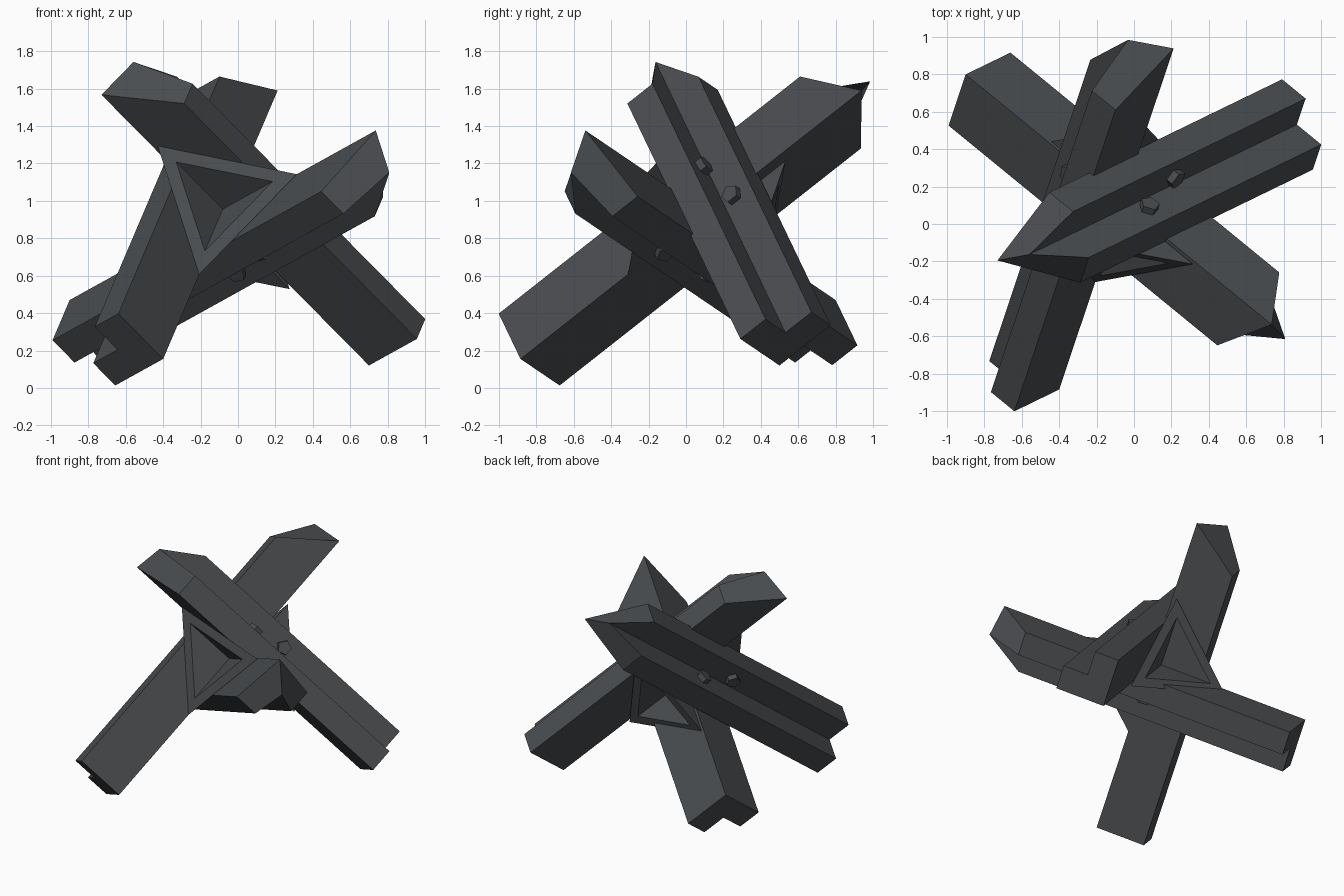
import bpy, bmesh, math
from mathutils import Vector as V

if "Cube" in bpy.data.objects:
    bpy.data.objects.remove(bpy.data.objects["Cube"])

# Three nearly perpendicular beam directions
A = V((.255, .76, .598)).normalized()
B = V((-.665, -.323, .673)).normalized()
C = V((.713, -.583, .395)).normalized()
SIZE, THICK, TAPER = .36, .177, .28

steel = bpy.data.materials.new("dark_steel")
steel.diffuse_color = (.068, .074, .08, 1)
steel.use_nodes = True
steel.node_tree.nodes["Principled BSDF"].inputs["Base Color"].default_value = steel.diffuse_color


def finish(name, bm):
    bmesh.ops.recalc_face_normals(bm, faces=bm.faces)
    me = bpy.data.meshes.new(name)
    bm.to_mesh(me)
    bm.free()
    me.materials.append(steel)
    ob = bpy.data.objects.new(name, me)
    bpy.context.collection.objects.link(ob)


def prism(bm, low, high):
    n = len(low)
    lo = [bm.verts.new(p) for p in low]
    hi = [bm.verts.new(p) for p in high]
    for i in range(n):
        j = (i + 1) % n
        bm.faces.new((lo[i], lo[j], hi[j], hi[i]))
    return lo, hi


# Angle-iron beam: square cut at the bottom, pointed at the top
def beam(name, corner, axis, f1, f2, length):
    prof = [(0, 0), (SIZE, 0), (SIZE, THICK), (THICK, THICK), (THICK, SIZE), (0, SIZE)]
    low = [corner + f1 * u + f2 * v for u, v in prof]
    high = [p + axis * (length - (TAPER if i in (1, 2, 4, 5) else 0))
            for i, p in enumerate(low)]
    bm = bmesh.new()
    lo, hi = prism(bm, low, high)
    for ring in (lo, hi):
        bm.faces.new([ring[i] for i in (0, 1, 2, 3)])
        bm.faces.new([ring[i] for i in (0, 3, 4, 5)])
    finish(name, bm)
    # Five-sided bolt heads inside the angle
    for k, (frac, along, out) in enumerate(((.475, f1, f2), (.59, f2, f1))):
        mid = corner + axis * length * frac + along * (THICK + .07) + out * THICK
        ring = [mid + axis * (.053 * math.cos(a)) + along * (.053 * math.sin(a))
                for a in (math.tau * i / 5 for i in range(5))]
        bm = bmesh.new()
        lo, hi = prism(bm, [p - out * .02 for p in ring], [p + out * .04 for p in ring])
        bm.faces.new(lo)
        bm.faces.new(hi)
        finish(f"{name}_bolt_{k + 1}", bm)


beam("beam_back", V((-.40, -.885, .155)), A, B, -C, 2.40)
beam("beam_left", V((.70, .50, .12)), B, A, C, 2.15)
beam("beam_right", V((-.90, .80, .47)), C, -B, -A, 2.30)


# Hollow three-sided corner bracket where the beams meet
def gusset(name, k, legs, size=.54, t=.055):
    inner = k + (legs[0] + legs[1] + legs[2]) * t
    bm = bmesh.new()
    o, i = prism(bm, [k + d * size for d in legs],
                 [inner + d * (size - 3 * t) for d in legs])
    for ring, apex in ((o, bm.verts.new(k)), (i, bm.verts.new(inner))):
        for n in range(3):
            bm.faces.new((ring[n], ring[(n + 1) % 3], apex))
    finish(name, bm)


gusset("front_gusset", V((-.07, .10, .93)), (-A, B, C))
gusset("rear_gusset", V((-.083, .122, .892)), (A, -B, -C))
